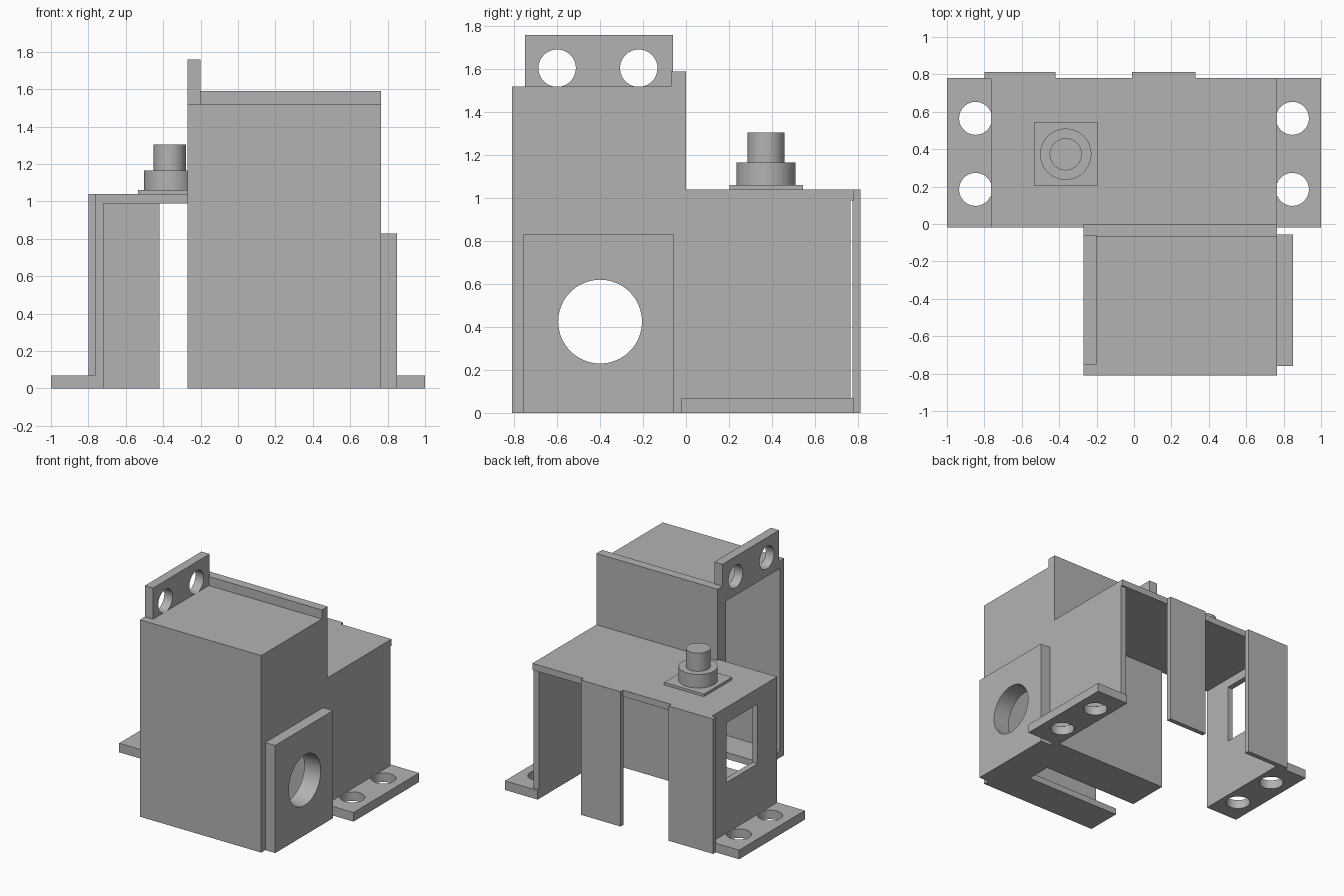
import bpy
import math

old = bpy.data.objects.get("Cube")
if old:
    bpy.data.objects.remove(old, do_unlink=True)

# Single painted metal colour
metal = bpy.data.materials.new("grey_metal")
metal.use_nodes = True
GREY = (0.45, 0.45, 0.45, 1)
metal.diffuse_color = GREY
metal.node_tree.nodes["Principled BSDF"].inputs["Base Color"].default_value = GREY


def box(name, x, y, z):
    """Box from its (min, max) range along each axis."""
    bpy.ops.mesh.primitive_cube_add(size=1, location=[sum(r) / 2 for r in (x, y, z)])
    ob = bpy.context.object
    ob.name = name
    ob.scale = [r[1] - r[0] for r in (x, y, z)]
    bpy.ops.object.transform_apply(location=False, rotation=False, scale=True)
    ob.data.materials.append(metal)
    return ob


def cylinder(name, centre, radius, depth, along_x=False):
    turn = (0, math.pi / 2, 0) if along_x else (0, 0, 0)
    bpy.ops.mesh.primitive_cylinder_add(vertices=64, radius=radius, depth=depth,
                                        location=centre, rotation=turn)
    ob = bpy.context.object
    ob.name = name
    ob.data.materials.append(metal)
    bpy.ops.object.shade_smooth_by_angle(angle=math.radians(30))
    return ob


def cut(target, *cutters):
    """Subtract the cutters, then remove them."""
    for cutter in cutters:
        cutter.hide_render = True
        bpy.context.view_layer.objects.active = target
        mod = target.modifiers.new("cut", 'BOOLEAN')
        mod.operation = 'DIFFERENCE'
        mod.solver = 'EXACT'
        mod.object = cutter
        bpy.ops.object.modifier_apply(modifier=mod.name)
        bpy.data.objects.remove(cutter, do_unlink=True)


# Housing: hollow box, open on one side, slotted floor and round side opening
housing = box("housing", (-0.27, 0.765), (-0.81, -0.06), (0, 1.52))
cut(housing,
    box("cavity", (-0.5, 0.71), (-0.76, -0.1), (0.05, 1.46)),
    box("floor_slot", (-0.5, 0.56), (-0.53, -0.33), (-0.1, 0.2)),
    cylinder("side_opening", (0.75, -0.4, 0.425), 0.195, 0.3, True))

# Back plate of the housing and the lip along its top
box("housing_back_plate", (-0.27, 0.765), (-0.06, 0), (0, 1.47))
box("housing_lip", (-0.27, 0.765), (-0.07, 0), (1.47, 1.59))

# Upright tab with two holes
tab = box("mounting_tab", (-0.27, -0.2), (-0.75, -0.06), (1.52, 1.76))
cut(tab, *[cylinder("tab_hole", (-0.235, y, 1.605), 0.087, 0.3, True)
           for y in (-0.6, -0.22)])

# Side plate with the large hole
side_plate = box("side_plate", (0.765, 0.85), (-0.76, -0.055), (0, 0.83))
cut(side_plate, cylinder("plate_hole", (0.8, -0.4, 0.425), 0.195, 0.3, True))

# Bracket: top sheet, two legs and two drilled feet
box("bracket_top", (-0.765, 0.765), (-0.02, 0.78), (0.99, 1.04))
for side, label in ((-1, "right"), (1, "left")):
    def span(a, b):
        return tuple(sorted((side * a, side * b)))
    leg = box(label + "_leg", span(0.72, 0.765), (-0.02, 0.765), (0.07, 0.99))
    if side < 0:
        cut(leg, box("window", (-0.9, -0.6), (0.22, 0.6), (0.46, 0.92)))
    foot = box(label + "_foot", span(0.72, 1), (-0.02, 0.78), (0, 0.07))
    cut(foot, *[cylinder("foot_hole", (side * 0.847, y, 0.03), 0.088, 0.3)
                for y in (0.185, 0.565)])

# Straps hanging behind the bracket
for name, x in (("wide_strap", (-0.8, -0.42)), ("narrow_strap", (-0.01, 0.33))):
    box(name, x, (0.775, 0.812), (0, 1.04))

# Stepped button on a square base
box("button_base", (-0.535, -0.195), (0.202, 0.545), (1.04, 1.06))
cylinder("button_collar", (-0.365, 0.373, 1.1125), 0.137, 0.105)
cylinder("button_stem", (-0.365, 0.373, 1.235), 0.086, 0.14)
